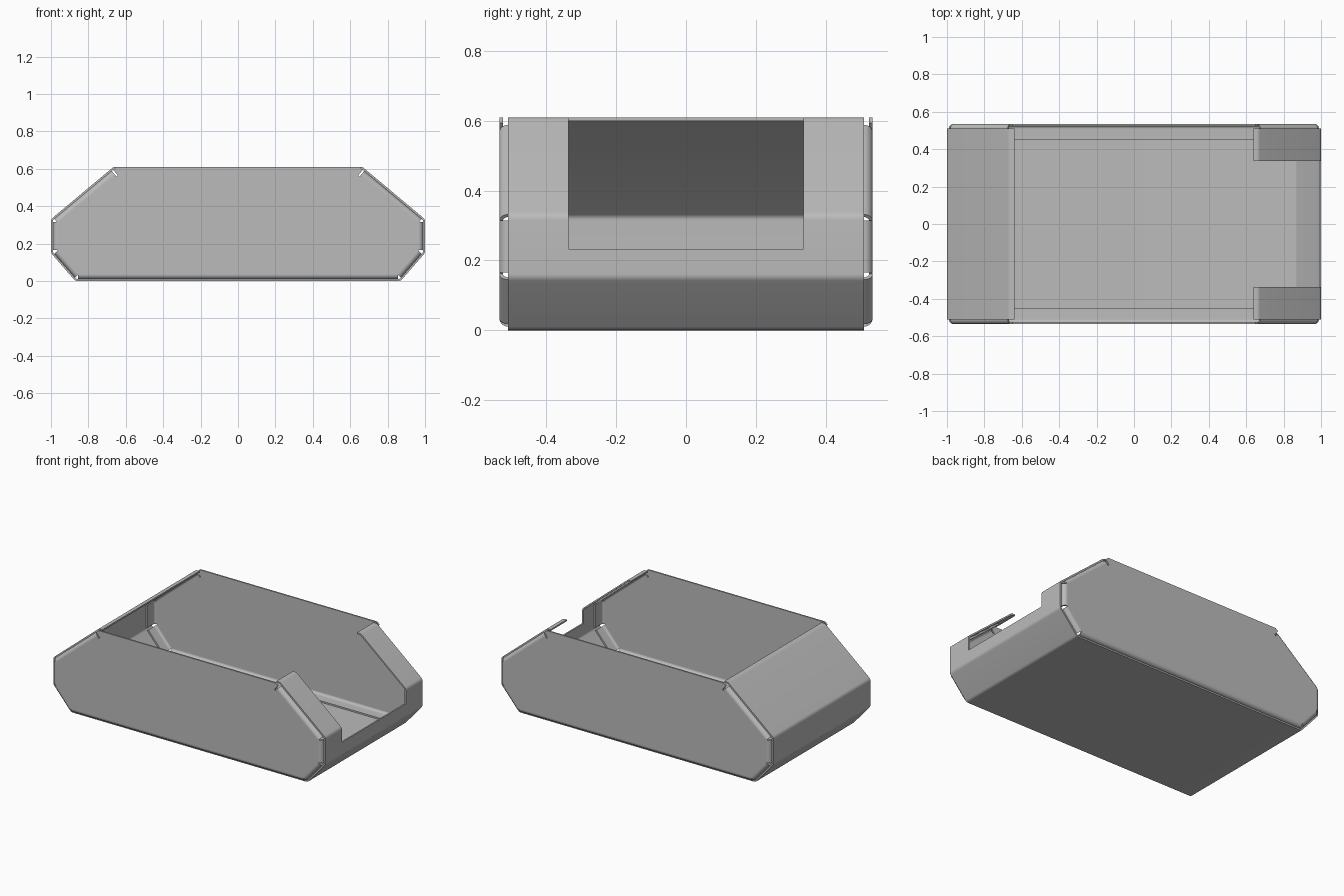
import bpy, bmesh
from mathutils import Vector

if "Cube" in bpy.data.objects:
    bpy.data.objects.remove(bpy.data.objects["Cube"])

T = 0.01        # sheet thickness
BEND = 0.025    # outer radius of the flange bends
WRAP_Y = 0.51   # half width of the wrapped sheet
SIDE_Y = 0.535  # outer face of the side panels

steel = bpy.data.materials.new("grey_steel")
steel.use_nodes = True
GREY = (0.5, 0.5, 0.5, 1)
steel.diffuse_color = GREY
steel.node_tree.nodes["Principled BSDF"].inputs["Base Color"].default_value = GREY


def prism(name, section, shift):
    """Close a section of 3D points and extrude it along shift."""
    bm = bmesh.new()
    face = bm.faces.new([bm.verts.new(p) for p in section])
    moved = bmesh.ops.extrude_face_region(bm, geom=[face])["geom"]
    bmesh.ops.translate(bm, vec=shift, verts=[v for v in moved if isinstance(v, bmesh.types.BMVert)])
    bmesh.ops.recalc_face_normals(bm, faces=bm.faces)
    mesh = bpy.data.meshes.new(name)
    bm.to_mesh(mesh)
    bm.free()
    mesh.materials.append(steel)
    obj = bpy.data.objects.new(name, mesh)
    bpy.context.collection.objects.link(obj)
    return obj


def activate(obj):
    bpy.ops.object.select_all(action="DESELECT")
    obj.select_set(True)
    bpy.context.view_layer.objects.active = obj


def smooth(obj):
    activate(obj)
    bpy.ops.object.shade_smooth_by_angle(angle=0.5)


def inward(a, b):
    d = (b - a).normalized()
    return Vector((d.y, -d.x))


def inset(a, p, b, depth):
    """Corner p of the path a-p-b, moved inward by depth."""
    n, m = inward(a, p), inward(p, b)
    return p + (n + m) / (1 + n.dot(m)) * depth


def at_y(points, y):
    return [Vector((p.x, y, p.y)) for p in points]


# Outer path in x and z: lip, slope, end, lower bevel, then mirrored
half = [Vector(p) for p in ((0.64, 0.61), (0.665, 0.61), (1, 0.33), (1, 0.15), (0.87, 0))]
path = half + [Vector((-p.x, p.y)) for p in reversed(half)]

# Wrapped sheet with rounded bends
R = 0.03
outer, inner = [path[0]], [path[0] - Vector((0, T))]
for a, p, b in zip(path, path[1:], path[2:]):
    centre = inset(a, p, b, R)
    n, m = inward(a, p), inward(p, b)
    for i in range(7):
        ray = -n.lerp(m, i / 6).normalized()
        outer.append(centre + ray * R)
        inner.append(centre + ray * (R - T))
outer.append(path[-1])
inner.append(path[-1] - Vector((0, T)))
wrap = prism("wrapped_sheet", at_y(outer + inner[::-1], -WRAP_Y), (0, 2 * WRAP_Y, 0))

# Opening cut in the end and slope
gap = [Vector(p) for p in ((0.6, 0.233), (1.1, 0.233), (1.1, 0.7), (0.6, 0.7))]
cutter = prism("opening_cutter", at_y(gap, -0.337), (0, 0.674, 0))
cutter.hide_render = True
cut = wrap.modifiers.new("opening", "BOOLEAN")
cut.operation = "DIFFERENCE"
cut.solver = "EXACT"
cut.object = cutter
activate(wrap)
bpy.ops.object.modifier_apply(modifier=cut.name)
bpy.data.objects.remove(cutter)
smooth(wrap)

# Side panel outline with a relief slit beside each top corner
top, knee = path[1], path[2]
down, deep = (knee - top).normalized(), inward(top, knee)
outline = [Vector((0.649, 0.61))]
for along, depth in ((0.012, T), (0.012, 0.05), (0.022, 0.05), (0.022, T + BEND)):
    outline.append(top + down * along + deep * depth)
outline += [inset(*path[i - 1:i + 2], T + BEND) for i in (2, 3, 4)]
outline += [Vector((-p.x, p.y)) for p in reversed(outline)]

# Flange section: distance in from the panel face, depth from the outer path
section = [(0.085, T), (0.085, 2 * T)]
for radius, order in ((BEND - T, range(7)), (BEND, range(6, -1, -1))):
    for i in order:
        ray = Vector((0, -1)).lerp(Vector((-1, 0)), i / 6).normalized() * radius
        section.append((BEND + ray.x, T + BEND + ray.y))

FLANGES = ["slope", "end", "bevel", "floor", "far_bevel", "far_end", "far_slope"]
for side, s in (("left", 1), ("right", -1)):
    prism(side + "_side_panel", at_y(outline, s * SIDE_Y), (0, -s * T, 0))
    for k, label in enumerate(FLANGES, start=1):
        a, b = path[k], path[k + 1]
        n, d = inward(a, b), (b - a).normalized()
        # trim both ends to leave slits at the corners
        start = a + d * (0.022 if k == 1 else 0.015)
        length = (b - a).length - (0.037 if k in (1, 7) else 0.03)
        pts = []
        for away, depth in section:
            p = start + n * depth
            pts.append(Vector((p.x, s * (SIDE_Y - away), p.y)))
        smooth(prism(f"{side}_{label}_flange", pts, Vector((d.x, 0, d.y)) * length))
